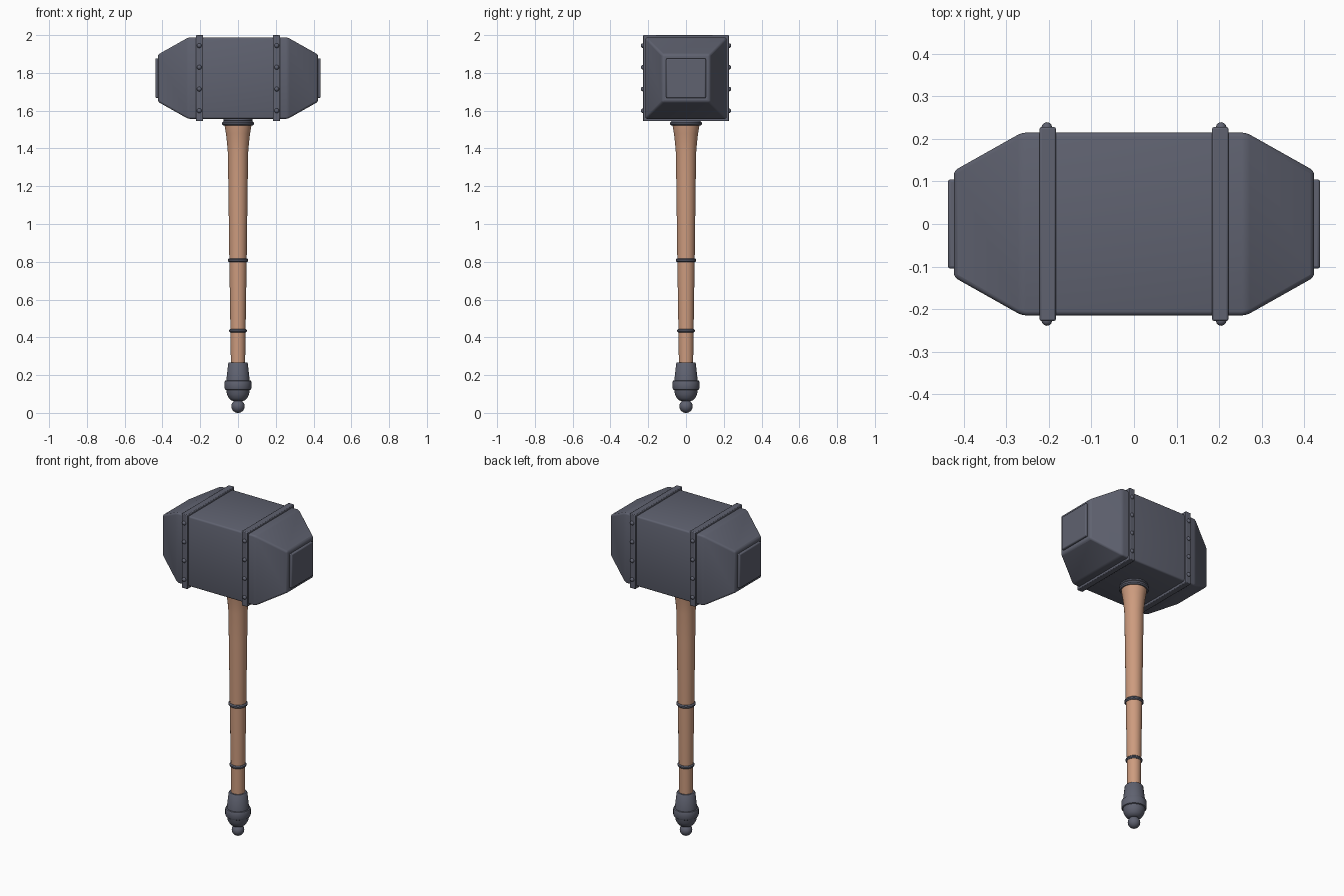
import bpy, bmesh, math
from mathutils import Matrix, Vector

cube = bpy.data.objects.get("Cube")
if cube:
    bpy.data.objects.remove(cube, do_unlink=True)


def material(name, rgb):
    m = bpy.data.materials.new(name)
    m.use_nodes = True
    m.diffuse_color = (*rgb, 1)
    m.node_tree.nodes["Principled BSDF"].inputs["Base Color"].default_value = (*rgb, 1)
    return m


STEEL = material("dark steel", (0.115, 0.122, 0.162))
WOOD = material("warm wood", (0.61, 0.33, 0.21))
HEAD_Z = 1.772


def finish(name, bm, mat, bevel=0, segments=2):
    bmesh.ops.recalc_face_normals(bm, faces=bm.faces)
    mesh = bpy.data.meshes.new(name)
    bm.to_mesh(mesh)
    bm.free()
    mesh.materials.append(mat)
    ob = bpy.data.objects.new(name, mesh)
    bpy.context.collection.objects.link(ob)
    if bevel:
        mod = ob.modifiers.new("Bevel", "BEVEL")
        mod.width, mod.segments = bevel, segments
        mod.limit_method = "ANGLE"
        mod.angle_limit = math.radians(20)
    bpy.ops.object.select_all(action="DESELECT")
    ob.select_set(True)
    bpy.context.view_layer.objects.active = ob
    bpy.ops.object.shade_smooth_by_angle(angle=math.radians(35))
    return ob


def box(name, centre, size, bevel):
    bm = bmesh.new()
    bmesh.ops.create_cube(bm, size=1, matrix=Matrix.Translation(centre) @ Matrix.Diagonal((*size, 1)))
    return finish(name, bm, STEEL, bevel)


def lathe(name, profile, mat, steps=32):
    """Spin (radius, height) points about the z axis."""
    bm = bmesh.new()
    verts = [bm.verts.new((r, 0, z)) for r, z in profile]
    edges = [bm.edges.new(pair) for pair in zip(verts, verts[1:])]
    bmesh.ops.spin(bm, geom=verts + edges, cent=(0, 0, 0), axis=(0, 0, 1),
                   angle=math.tau, steps=steps)
    bmesh.ops.remove_doubles(bm, verts=bm.verts, dist=0.0001)
    return finish(name, bm, mat)


# Hammer head: square sections lofted along x
bm = bmesh.new()
sections = []
for x, h in ((-0.424, 0.125), (-0.264, 0.215), (0.264, 0.215), (0.424, 0.125)):
    sections.append([bm.verts.new((x, sy * h, HEAD_Z + sz * h))
                     for sy, sz in ((-1, -1), (1, -1), (1, 1), (-1, 1))])
for a, b in zip(sections, sections[1:]):
    for i in range(4):
        j = (i + 1) % 4
        bm.faces.new((a[i], a[j], b[j], b[i]))
bm.faces.new(sections[0])
bm.faces.new(sections[-1])
finish("hammer_head", bm, STEEL, 0.01, 3)

# Striking plates, bands and rivets on both ends
for side, sx in (("left", 1), ("right", -1)):
    box(f"{side}_striking_plate", (sx * 0.422, 0, HEAD_Z), (0.032, 0.21, 0.21), 0.006)
    box(f"{side}_band", (sx * 0.203, 0, HEAD_Z), (0.038, 0.456, 0.456), 0.004)
    bm = bmesh.new()
    for sy in (-1, 1):
        for k in range(4):
            place = Vector((sx * 0.205, sy * 0.227, HEAD_Z + (k - 1.5) * 0.115))
            bmesh.ops.create_uvsphere(bm, u_segments=12, v_segments=8, radius=0.0125,
                                      matrix=Matrix.Translation(place))
    finish(f"{side}_rivets", bm, STEEL)

# Wooden shaft, flared below the head
lathe("handle", [(0, 0.2), (0.037, 0.2), (0.04, 0.43), (0.046, 0.81), (0.051, 1.2),
                 (0.054, 1.38), (0.058, 1.43), (0.064, 1.48), (0.071, 1.52),
                 (0.074, 1.57), (0, 1.57)], WOOD)


def ring(name, z, r, h):
    e = 0.3 * h
    lathe(name, [(0.03, z - h / 2), (r - e, z - h / 2), (r, z - h / 2 + e),
                 (r, z + h / 2 - e), (r - e, z + h / 2), (0.03, z + h / 2)], STEEL)


# Metal rings around the shaft
ring("lower_ring", 0.434, 0.047, 0.018)
ring("upper_ring", 0.808, 0.054, 0.02)
ring("neck_collar", 1.533, 0.084, 0.024)
ring("neck_seat", 1.552, 0.077, 0.02)

# Pommel with a belt and a ball tip
lathe("pommel", [(0, 0.268), (0.047, 0.268), (0.052, 0.262), (0.062, 0.172),
                 (0.068, 0.17), (0.071, 0.163), (0.071, 0.13), (0.068, 0.123),
                 (0.062, 0.12), (0.058, 0.098), (0.048, 0.078), (0.036, 0.066),
                 (0.022, 0.062), (0, 0.062)], STEEL)
bm = bmesh.new()
bmesh.ops.create_uvsphere(bm, u_segments=24, v_segments=16, radius=0.035,
                          matrix=Matrix.Translation((0, 0, 0.035)))
finish("pommel_ball", bm, STEEL)
